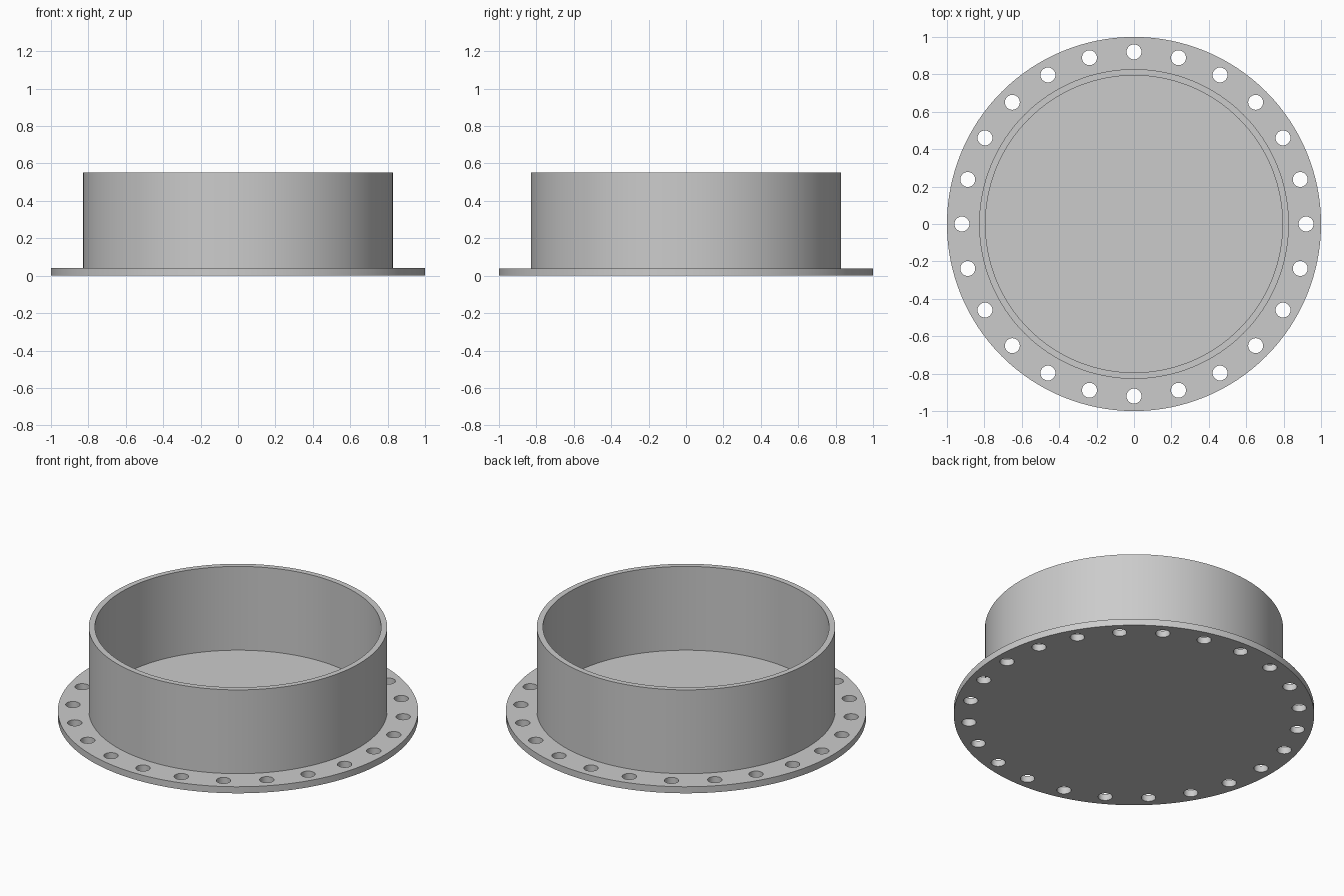
import bpy
import bmesh
from math import cos, sin, tau, radians
from mathutils import Matrix

if "Cube" in bpy.data.objects:
    bpy.data.objects.remove(bpy.data.objects["Cube"], do_unlink=True)

SEGMENTS = 128
FLANGE_RADIUS, FLANGE_TOP = 1.0, 0.04
WALL_OUTER, WALL_INNER, WALL_TOP = 0.828, 0.794, 0.553
HOLE_COUNT, HOLE_CIRCLE, HOLE_RADIUS = 24, 0.92, 0.04

steel = bpy.data.materials.new("grey steel")
steel.use_nodes = True
grey = (0.6, 0.6, 0.6, 1)
steel.diffuse_color = grey
steel.node_tree.nodes["Principled BSDF"].inputs["Base Color"].default_value = grey


def finish(name, bm):
    """Turn a bmesh into a linked object."""
    bmesh.ops.recalc_face_normals(bm, faces=bm.faces)
    mesh = bpy.data.meshes.new(name)
    bm.to_mesh(mesh)
    bm.free()
    mesh.materials.append(steel)
    obj = bpy.data.objects.new(name, mesh)
    bpy.context.collection.objects.link(obj)
    return obj


def add_disc(bm, radius, bottom, top, sides, x=0, y=0):
    bmesh.ops.create_cone(
        bm, cap_ends=True, segments=sides, radius1=radius, radius2=radius,
        depth=top - bottom, matrix=Matrix.Translation((x, y, (top + bottom) / 2)))


def smooth(obj):
    bpy.ops.object.select_all(action="DESELECT")
    obj.select_set(True)
    bpy.context.view_layer.objects.active = obj
    bpy.ops.object.shade_smooth_by_angle(angle=radians(30))


# Base flange: a solid plate
bm = bmesh.new()
add_disc(bm, FLANGE_RADIUS, 0, FLANGE_TOP, SEGMENTS)
flange = finish("base_flange", bm)

# Bolt hole cutters, evenly spaced around the rim
bm = bmesh.new()
for i in range(HOLE_COUNT):
    a = tau * i / HOLE_COUNT
    add_disc(bm, HOLE_RADIUS, -0.1, 0.1, 32, HOLE_CIRCLE * cos(a), HOLE_CIRCLE * sin(a))
cutter = finish("bolt_hole_cutter", bm)

drill = flange.modifiers.new("bolt_holes", "BOOLEAN")
drill.operation = "DIFFERENCE"
drill.solver = "EXACT"
drill.object = cutter
bpy.context.view_layer.objects.active = flange
bpy.ops.object.modifier_apply(modifier=drill.name)
bpy.data.objects.remove(cutter, do_unlink=True)
smooth(flange)

# Cylindrical wall: a rectangular section spun about z, seated in the flange
bm = bmesh.new()
seat = FLANGE_TOP - 0.01
section = [(WALL_INNER, seat), (WALL_OUTER, seat), (WALL_OUTER, WALL_TOP), (WALL_INNER, WALL_TOP)]
verts = [bm.verts.new((r, 0, z)) for r, z in section]
edges = [bm.edges.new((verts[i], verts[i - 1])) for i in range(len(verts))]
bmesh.ops.spin(bm, geom=verts + edges, cent=(0, 0, 0), axis=(0, 0, 1),
               angle=tau, steps=SEGMENTS, use_merge=True)
bmesh.ops.remove_doubles(bm, verts=bm.verts, dist=0.0001)
smooth(finish("cylinder_wall", bm))
